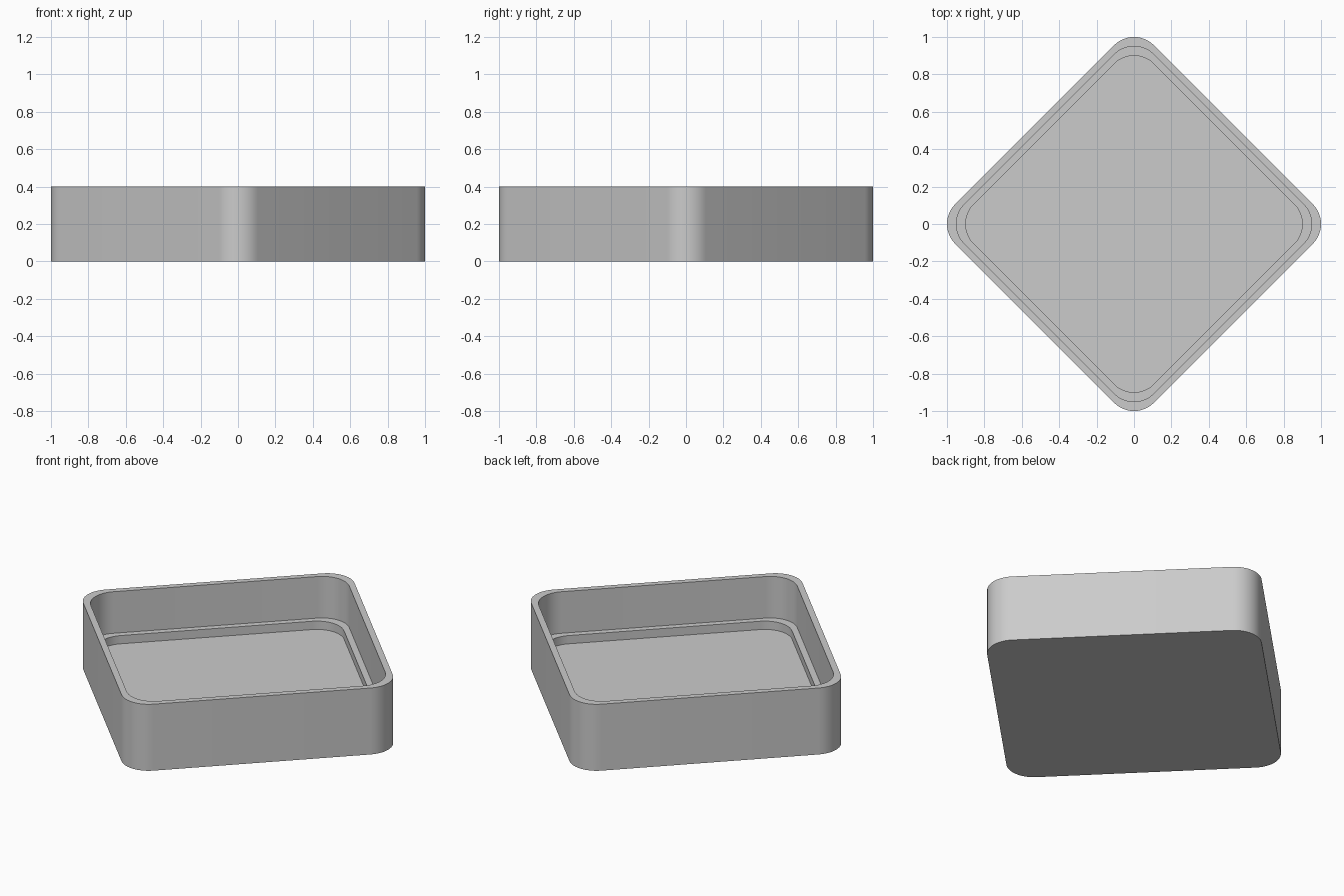
import bpy, bmesh, math

cube = bpy.data.objects.get("Cube")
if cube:
    bpy.data.objects.remove(cube, do_unlink=True)

RADIUS = 0.15
STEPS = 12

# Single grey material
grey = bpy.data.materials.new("plain grey")
grey.use_nodes = True
colour = (0.6, 0.6, 0.6, 1)
grey.diffuse_color = colour
grey.node_tree.nodes["Principled BSDF"].inputs["Base Color"].default_value = colour


def diamond_ring(bm, tip, z):
    """Rounded diamond whose corners reach out to tip."""
    ring = []
    for corner in range(4):
        mid = corner * math.pi / 2
        cx, cy = (tip - RADIUS) * math.cos(mid), (tip - RADIUS) * math.sin(mid)
        for i in range(STEPS + 1):
            a = mid + (i / STEPS - 0.5) * math.pi / 2
            ring.append(bm.verts.new((cx + RADIUS * math.cos(a),
                                      cy + RADIUS * math.sin(a), z)))
    return ring


# Tray section: outer wall, rim, inner wall, ledge, recess wall
section = [(1, 0), (1, 0.4), (0.95, 0.4), (0.95, 0.15), (0.9, 0.15), (0.9, 0.1)]
bm = bmesh.new()
rings = [diamond_ring(bm, tip, z) for tip, z in section]
for low, high in zip(rings, rings[1:]):
    for i in range(len(low)):
        j = (i + 1) % len(low)
        bm.faces.new((low[i], low[j], high[j], high[i]))

# Underside and recessed floor
bm.faces.new(rings[0][::-1])
bm.faces.new(rings[-1])
bmesh.ops.recalc_face_normals(bm, faces=bm.faces)

mesh = bpy.data.meshes.new("tray")
bm.to_mesh(mesh)
bm.free()
mesh.materials.append(grey)
tray = bpy.data.objects.new("tray", mesh)
bpy.context.collection.objects.link(tray)

# Smooth round corners, sharp rims
bpy.ops.object.select_all(action='DESELECT')
tray.select_set(True)
bpy.context.view_layer.objects.active = tray
bpy.ops.object.shade_smooth_by_angle(angle=math.radians(30))
